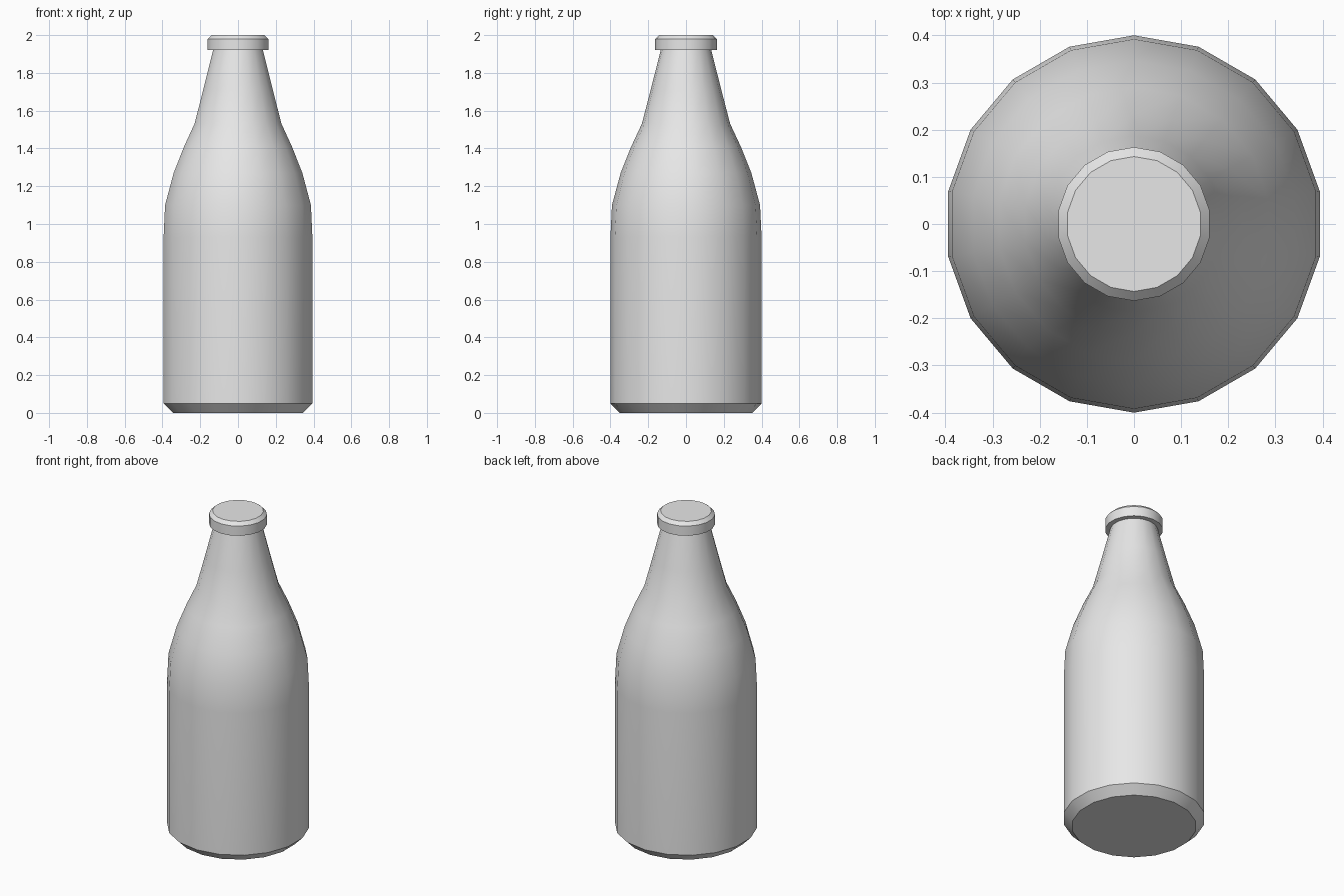
import bpy
import bmesh
import math

SIDES = 18

cube = bpy.data.objects.get("Cube")
if cube:
    bpy.data.objects.remove(cube, do_unlink=True)

grey = bpy.data.materials.new("plain_grey")
grey.use_nodes = True
colour = (0.8, 0.8, 0.8, 1)
grey.diffuse_color = colour
grey.node_tree.nodes["Principled BSDF"].inputs["Base Color"].default_value = colour


def lathe(name, profile):
    """Turn (radius, height) points into a closed solid with flat end caps."""
    bm = bmesh.new()
    rings = []
    for r, z in profile:
        ring = []
        for i in range(SIDES):
            a = math.pi / 2 + math.tau * i / SIDES
            ring.append(bm.verts.new((r * math.cos(a), r * math.sin(a), z)))
        rings.append(ring)
    for low, high in zip(rings, rings[1:]):
        for i in range(SIDES):
            j = (i + 1) % SIDES
            bm.faces.new((low[i], low[j], high[j], high[i]))
    bm.faces.new(rings[0][::-1])
    bm.faces.new(rings[-1])
    bmesh.ops.recalc_face_normals(bm, faces=bm.faces)
    mesh = bpy.data.meshes.new(name)
    bm.to_mesh(mesh)
    bm.free()
    mesh.materials.append(grey)
    obj = bpy.data.objects.new(name, mesh)
    bpy.context.collection.objects.link(obj)
    bpy.ops.object.select_all(action="DESELECT")
    obj.select_set(True)
    bpy.context.view_layer.objects.active = obj
    bpy.ops.object.shade_smooth_by_angle(angle=math.radians(30))
    return obj


# Bottle: chamfered base, straight body, rounded shoulder, tapering neck, capped lip
lathe("bottle", [
    (0.35, 0), (0.4, 0.05), (0.4, 0.93), (0.392, 1.1), (0.346, 1.27),
    (0.29, 1.41), (0.234, 1.53), (0.187, 1.71), (0.134, 1.92),
    (0.163, 1.92), (0.163, 1.98), (0.143, 2.0),
])
